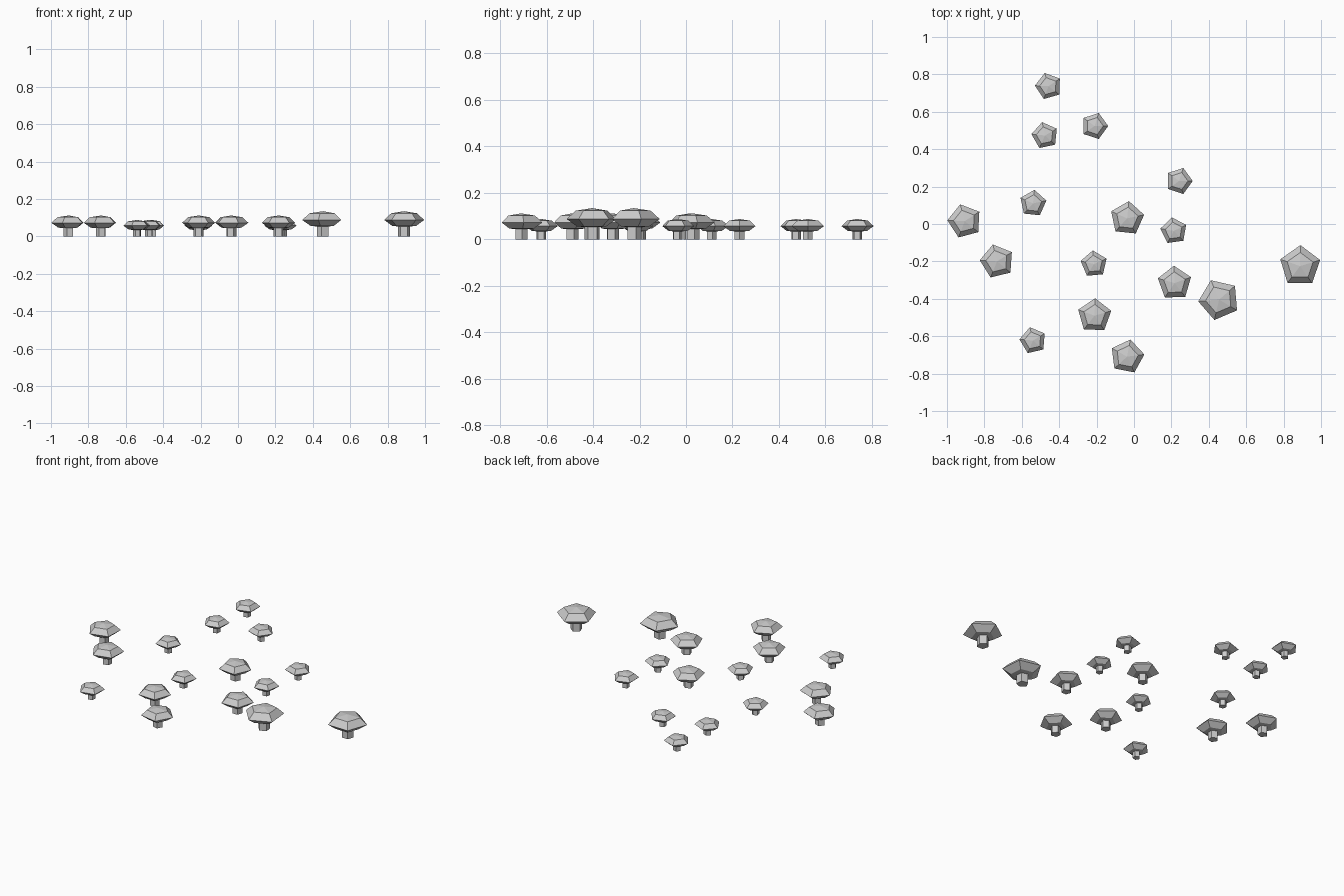
import bpy, bmesh
from math import sin, cos, radians

if "Cube" in bpy.data.objects:
    bpy.data.objects.remove(bpy.data.objects["Cube"])

SIDES = 5


def lathe(name, profile, size, turn, loc):
    """Revolve a (radius, height) profile into a closed faceted solid."""
    bm = bmesh.new()
    rings = []
    for r, z in profile:
        if r == 0:
            rings.append([bm.verts.new((0, 0, z * size))] * SIDES)
        else:
            angles = [radians(turn + 360 * i / SIDES) for i in range(SIDES)]
            rings.append([bm.verts.new((r * size * cos(a), r * size * sin(a), z * size))
                          for a in angles])
    for low, high in zip(rings, rings[1:]):
        for i in range(SIDES):
            j = (i + 1) % SIDES
            quad = [low[i], low[j], high[j], high[i]]
            bm.faces.new(list(dict.fromkeys(quad)))
    bmesh.ops.recalc_face_normals(bm, faces=bm.faces)
    mesh = bpy.data.meshes.new(name)
    bm.to_mesh(mesh)
    bm.free()
    ob = bpy.data.objects.new(name, mesh)
    ob.location = loc
    bpy.context.collection.objects.link(ob)


# Profiles in units of the cap radius
CAP = [(0, 0.44), (0.6, 0.5), (1, 0.78), (0.65, 1.1), (0, 1.2)]
STEM = [(0, 0), (0.3, 0), (0.3, 0.55), (0, 0.55)]

# Patch of mushrooms in three sizes: cap radius -> (x, y, turn in degrees)
PATCH = {
    0.112: [(0.888, -0.225, 89), (0.455, -0.404, 41)],
    0.093: [(0.217, -0.316, 92), (-0.211, -0.49, 88), (-0.037, -0.709, 79),
            (-0.037, 0.03, 84), (-0.905, 0.015, 105), (-0.732, -0.2, 104)],
    0.073: [(-0.457, 0.737, 106), (-0.476, 0.473, 102), (-0.211, 0.524, 0),
            (0.241, 0.23, 0), (-0.54, 0.11, 84), (0.213, -0.037, 98),
            (-0.214, -0.214, 95), (-0.54, -0.623, 103)],
}

for radius, spots in PATCH.items():
    for x, y, turn in spots:
        lathe("mushroom_cap", CAP, radius, turn, (x, y, 0))
        lathe("mushroom_stem", STEM, radius, turn, (x, y, 0))
